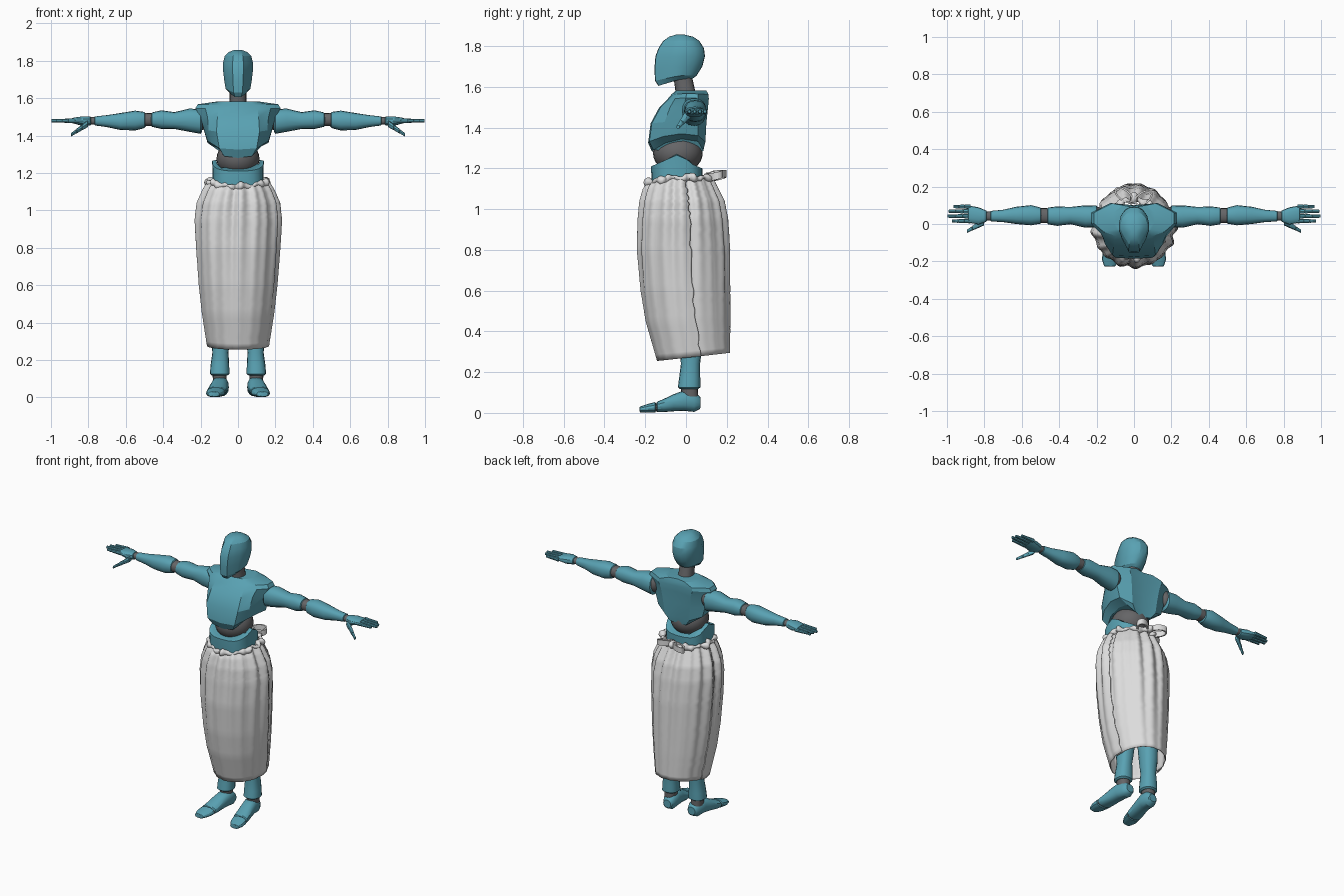
import bpy, bmesh, math, random
from mathutils import Vector

random.seed(4)
if "Cube" in bpy.data.objects:
    bpy.data.objects.remove(bpy.data.objects["Cube"])


def material(name, r, g, b):
    m = bpy.data.materials.new(name)
    m.use_nodes = True
    m.diffuse_color = (r, g, b, 1)
    bsdf = next(n for n in m.node_tree.nodes if n.type == 'BSDF_PRINCIPLED')
    bsdf.inputs["Base Color"].default_value = (r, g, b, 1)
    bsdf.inputs["Roughness"].default_value = 0.7
    return m


TEAL = material("teal shell", 0.1, 0.36, 0.45)
GREY = material("dark grey joint", 0.13, 0.13, 0.135)
CLOTH = material("pale cloth", 0.72, 0.72, 0.72)


def finish(name, bm, mat, angle=30, mirror=False):
    bmesh.ops.recalc_face_normals(bm, faces=bm.faces)
    me = bpy.data.meshes.new(name)
    bm.to_mesh(me)
    bm.free()
    me.materials.append(mat)
    ob = bpy.data.objects.new(name, me)
    bpy.context.collection.objects.link(ob)
    bpy.ops.object.select_all(action='DESELECT')
    ob.select_set(True)
    bpy.context.view_layer.objects.active = ob
    bpy.ops.object.shade_smooth_by_angle(angle=math.radians(angle))
    if mirror:
        ob.modifiers.new("mirror", 'MIRROR').use_mirror_merge = False
    return ob


def loft(bm, rings, closed=True, caps=True):
    rows = [[bm.verts.new(p) for p in ring] for ring in rings]
    n = len(rows[0])
    for a, b in zip(rows, rows[1:]):
        for i in range(n if closed else n - 1):
            j = (i + 1) % n
            bm.faces.new((a[i], a[j], b[j], b[i]))
    if caps:
        bm.faces.new(rows[0])
        bm.faces.new(rows[-1])


def oval(c, axis, ru, rv, n=16, power=0.85):
    """Rounded-box ring around c, facing along axis."""
    pts = []
    for i in range(n):
        t = 2 * math.pi * i / n
        u = ru * math.copysign(abs(math.cos(t)) ** power, math.cos(t))
        v = rv * math.copysign(abs(math.sin(t)) ** power, math.sin(t))
        pts.append(Vector(c) + Vector({'X': (0, u, v), 'Y': (u, 0, v), 'Z': (u, v, 0)}[axis]))
    return pts


def limb(name, axis, rows, mat=TEAL, n=16, mirror=True):
    """Rows are (x, y, z, radius, radius); ends are rounded off."""
    bm = bmesh.new()
    add_limb(bm, axis, rows, n)
    return finish(name, bm, mat, 28, mirror)


def add_limb(bm, axis, rows, n=16):
    k = 'XYZ'.index(axis)
    rings = []
    for row, other, lead in ((rows[0], rows[1], True), (rows[-1], rows[-2], False)):
        end = list(row)
        end[k] += math.copysign(0.15 * min(row[3:]), row[k] - other[k])
        ring = oval(end[:3], axis, row[3] * .8, row[4] * .8, n)
        rings.append(ring)
    body = [oval(r[:3], axis, r[3], r[4], n) for r in rows]
    loft(bm, [rings[0]] + body + [rings[1]])


def ball(name, c, r, mat=GREY, mirror=False):
    bm = bmesh.new()
    bmesh.ops.create_uvsphere(bm, u_segments=24, v_segments=14, radius=1)
    for v in bm.verts:
        v.co = Vector(c) + Vector(v.co[i] * r[i] for i in range(3))
    return finish(name, bm, mat, 60, mirror)


def mirrored(half):
    """Close a half outline running from the front centre to the back centre."""
    return half + [(-x, y, z) for x, y, z in half[-2:0:-1]]


# Head: narrow faceted face, rounded skull
bm = bmesh.new()
rings = []
for z, w, yf, yb, tilt in ((1.635, .045, -.135, .025, -.03), (1.655, .066, -.152, .052, -.025),
                           (1.70, .074, -.155, .08, -.01), (1.75, .08, -.15, .093, 0),
                           (1.79, .08, -.135, .088, 0), (1.825, .071, -.112, .066, 0),
                           (1.846, .05, -.083, .035, 0), (1.856, .024, -.05, -.005, 0)):
    d = yb - yf
    shape = ((0, 0), (.36, .01), (.55, .13), (.82, .3), (1, .47), (1, .63), (.88, .8), (.6, .93), (.3, .99), (0, 1))
    rings.append(mirrored([(w * x, yf + d * t, z + tilt * max(0, 1 - 1.7 * t)) for x, t in shape]))
loft(bm, rings)
finish("head", bm, TEAL, 24)
limb("neck", 'Z', [(0, .005, 1.53, .055, .055), (0, -.005, 1.59, .045, .048), (0, -.02, 1.67, .045, .045)],
     GREY, mirror=False)

# Chest shell: broad flat shoulders, arched lower rim at the sides
bm = bmesh.new()
rings = []
for z, wf, wb, yf, yb, lift in ((1.28, .075, .105, -.16, .085, .065), (1.325, .10, .163, -.18, .095, .045),
                                (1.42, .115, .182, -.168, .10, .01), (1.5, .11, .2, -.125, .108, 0),
                                (1.54, .105, .228, -.085, .112, .005), (1.562, .095, .215, -.066, .11, .005),
                                (1.582, .06, .11, -.045, .10, 0)):
    mid = yf * .25
    rings.append(mirrored([(0, yf - .006, z), (wf, yf, z + lift * .15), ((wf + wb) / 2 + .008, (yf + mid) / 2, z + lift * .7),
                           (wb, mid + .02, z + lift), (wb, .06, z + lift * .8), (wb * .55, yb, z + lift * .1),
                           (0, yb - .012, z)]))
loft(bm, rings)
finish("chest", bm, TEAL, 22)
ball("abdomen", (0, -.04, 1.275), (.115, .122, .1))

# Pelvis: top rim dips at front and back
bm = bmesh.new()
rings = []
for z, rx, ry, lift in ((.95, .09, .08, 0), (1.05, .14, .115, 0), (1.14, .136, .125, .01),
                        (1.21, .138, .126, .055), (1.215, .115, .105, .055)):
    rings.append([Vector((p.x, p.y, p.z + lift * (1 - abs((p.y + .045) / ry)) - lift * .2 * (p.y > .03)))
                  for p in oval((0, -.045, z), 'Z', rx, ry, 24, .7)])
loft(bm, rings)
finish("pelvis", bm, TEAL)

# Arms
ball("shoulder_joints", (.2, .04, 1.485), (.045, .052, .058), mirror=True)
limb("upper_arms", 'X', [(.2, .04, 1.475, .058, .066), (.26, .04, 1.482, .06, .062), (.34, .045, 1.48, .046, .045),
                         (.41, .042, 1.485, .052, .05), (.46, .043, 1.485, .045, .038)])
limb("elbow_joints", 'X', [(.455, .044, 1.485, .04, .034), (.51, .045, 1.485, .04, .036)], GREY)
limb("forearms", 'X', [(.5, .045, 1.483, .043, .043), (.55, .047, 1.48, .054, .053), (.63, .046, 1.475, .046, .045),
                       (.7, .043, 1.477, .033, .032), (.765, .042, 1.478, .028, .024)])
limb("wrist_joints", 'X', [(.76, .042, 1.478, .024, .02), (.8, .042, 1.478, .024, .02)], GREY)
limb("palms", 'X', [(.79, .042, 1.477, .03, .024), (.83, .043, 1.477, .046, .026), (.885, .053, 1.48, .046, .014)])

# Fingers: three short segments each
bm = bmesh.new()
for y, tip in ((.093, .968), (.068, .993), (.042, 1.0), (.016, .975)):
    step = (tip - .875) / 3
    for k in range(3):
        x, r = .875 + k * step, .0125 - .0015 * k
        add_limb(bm, 'X', [(x, y, 1.479, r, r), (x + step - .003, y, 1.479, r * .88, r * .88)], 8)
finish("fingers", bm, TEAL, 35, True)
bm = bmesh.new()
base, tip = Vector((.805, .01, 1.463)), Vector((.895, -.04, 1.402))
for k in range(3):
    a, b = base.lerp(tip, k / 3), base.lerp(tip, k / 3 + .3)
    r = .019 - .004 * k
    add_limb(bm, 'X', [(*a, r, r), (*b, r * .85, r * .85)], 8)
finish("thumbs", bm, TEAL, 35, True)

# Legs and feet
ball("hip_joints", (.085, -.03, .97), (.06, .06, .06), mirror=True)
limb("thighs", 'Z', [(.092, -.01, .57, .055, .06), (.098, -.02, .7, .07, .075), (.098, -.03, .85, .08, .085),
                     (.09, -.035, .95, .065, .07)])
ball("knee_joints", (.092, 0, .54), (.045, .05, .05), mirror=True)
limb("shins", 'Z', [(.098, .015, .125, .052, .055), (.097, .018, .17, .05, .052), (.094, .022, .24, .043, .047),
                    (.092, .024, .33, .052, .056), (.092, .02, .42, .055, .062), (.092, .005, .51, .05, .055)])
limb("ankle_joints", 'Z', [(.098, .02, .08, .036, .04), (.098, .015, .13, .038, .042)], GREY)
limb("feet", 'Y', [(.09, .066, .05, .032, .032), (.092, .04, .055, .043, .05), (.096, -.01, .06, .046, .05),
                   (.104, -.06, .05, .047, .042), (.112, -.11, .036, .05, .032), (.116, -.14, .03, .05, .026)])
limb("toe_joints", 'Y', [(.115, -.13, .027, .045, .02), (.12, -.165, .025, .043, .018)], GREY)
limb("toes", 'Y', [(.119, -.152, .027, .049, .026), (.125, -.19, .022, .046, .021), (.13, -.225, .017, .03, .014)])

# Skirt rows: height, half width, front y, back y
SKIRT = ((1.16, .152, -.175, .125), (1.11, .18, -.195, .15), (1.04, .21, -.215, .185), (.95, .222, -.225, .204),
         (.8, .216, -.23, .217), (.6, .203, -.214, .22), (.45, .188, -.19, .222), (.26, .16, -.135, .222))


def skirt_row(f):
    k = min(int(f * 7), 6)
    a, b = SKIRT[k], SKIRT[k + 1]
    return [p + (q - p) * (f * 7 - k) for p, q in zip(a, b)]


def skirt_point(a, f, out=0):
    """Point at angle a (0 is front) and fraction f down the cloth, with pleats."""
    z, rx, yf, yb = skirt_row(f)
    amp = .013 * math.exp(-((f - .25) / .4) ** 2) + .002
    fold = abs(math.sin(6.5 * a + .7 + .5 * f)) + .5 * math.sin(17 * a + 2 * f) - .75
    r = 1 + (amp * fold + out) / rx
    y = (yf + yb) / 2 - (yb - yf) / 2 * math.cos(a) * r
    z += -.03 * max(0, math.cos(a)) ** 2 * max(0, 1 - 6 * f)
    z += (.015 - .02 * math.cos(a)) * f ** 6
    return Vector((rx * r * math.sin(a), y, z))


def skirt_panel(name, start, end, out):
    bm = bmesh.new()
    rows, cols = 42, 90
    rings = []
    for i in range(rows + 1):
        f = i / rows
        ragged = [random.uniform(-.035, .035) for _ in range(2)]
        lo, hi = start + ragged[0], end + ragged[1]
        rings.append([skirt_point(lo + (hi - lo) * j / cols, f, out) for j in range(cols + 1)])
    loft(bm, rings, closed=False, caps=False)
    ob = finish(name, bm, CLOTH, 50)
    ob.modifiers.new("thickness", 'SOLIDIFY').thickness = .005


skirt_panel("front_skirt_panel", -1.72, 1.72, .005)
skirt_panel("back_skirt_panel", 1.5, 2 * math.pi - 1.5, -.004)

# Gathered waistband: lumpy roll around the rim
bm = bmesh.new()
rings = []
count = 120
for i in range(count + 1):
    a = 2 * math.pi * i / count
    c = skirt_point(a, .02) + Vector((0, 0, .005 * math.sin(11 * a)))
    r = .013 + .005 * math.sin(7 * a + 1) + .003 * math.sin(23 * a)
    d = Vector((math.sin(a), -math.cos(a), 0))
    rings.append([c + d * r * 1.2 * math.cos(t) + Vector((0, 0, r * 1.2 * math.sin(t)))
                  for t in (2 * math.pi * k / 10 for k in range(10))])
loft(bm, rings, caps=False)
finish("waistband", bm, CLOTH, 50)

# Tied knot at the back: two flat loops and a bundle
for name, x, y, tilt in (("knot_loop_large", -.055, .155, .5), ("knot_loop_small", .05, .14, -.4)):
    bm = bmesh.new()
    rings = []
    for i in range(25):
        t = 2 * math.pi * i / 24
        u, v = .045 * math.cos(t), .032 * math.sin(t)
        p = Vector((x + u, y + v - u * tilt, 1.165 + .3 * v))
        d = Vector((math.cos(t), math.sin(t), 0)) * .005
        up = Vector((0, 0, .018))
        rings.append([p + d + up, p - d + up, p - d - up, p + d - up])
    loft(bm, rings, caps=False)
    finish(name, bm, CLOTH, 40)
ball("knot_bundle", (0, .14, 1.165), (.022, .032, .024), CLOTH)
